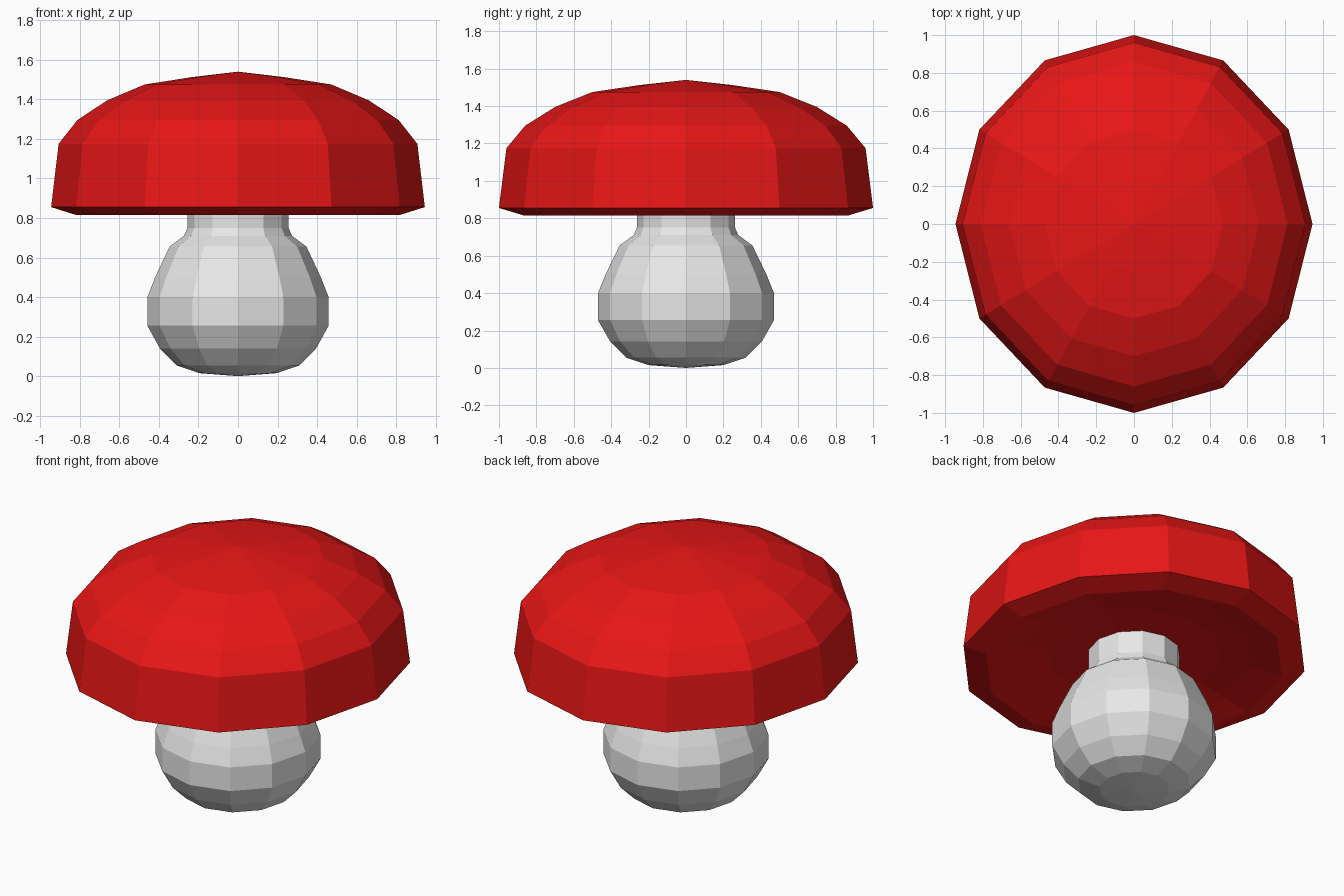
import bpy
import bmesh
import math

if "Cube" in bpy.data.objects:
    bpy.data.objects.remove(bpy.data.objects["Cube"])

SIDES = 12


def make_material(name, color):
    mat = bpy.data.materials.new(name)
    mat.diffuse_color = (*color, 1.0)
    mat.use_nodes = True
    mat.node_tree.nodes["Principled BSDF"].inputs["Base Color"].default_value = mat.diffuse_color
    return mat


def lathe(name, profile, x_scale, mat):
    """Flat-shaded 12-sided turned part; profile runs bottom pole to top pole as (radius, z)."""
    bm = bmesh.new()
    rings = []
    for r, z in profile:
        if r == 0:
            rings.append([bm.verts.new((0, 0, z))] * SIDES)
        else:
            rings.append([bm.verts.new((x_scale * r * math.cos(math.tau * i / SIDES),
                                        r * math.sin(math.tau * i / SIDES), z))
                          for i in range(SIDES)])
    for low, high in zip(rings, rings[1:]):
        for i in range(SIDES):
            j = (i + 1) % SIDES
            corners = dict.fromkeys((low[i], low[j], high[j], high[i]))
            bm.faces.new(list(corners))
    bmesh.ops.recalc_face_normals(bm, faces=bm.faces)
    mesh = bpy.data.meshes.new(name)
    bm.to_mesh(mesh)
    bm.free()
    mesh.materials.append(mat)
    obj = bpy.data.objects.new(name, mesh)
    bpy.context.collection.objects.link(obj)
    return obj


red = make_material("cap red", (0.8, 0.008, 0.008))
grey = make_material("stem grey", (0.8, 0.8, 0.8))

# Bulbous stem with a narrow neck that runs into the cap
lathe("stem", [(0, 0), (0.20, 0.015), (0.32, 0.055), (0.405, 0.14), (0.47, 0.255),
               (0.47, 0.40), (0.43, 0.50), (0.355, 0.655), (0.28, 0.71),
               (0.262, 0.75), (0.262, 0.90), (0, 0.90)], 0.975, grey)

# Domed cap with a bevelled rim and a shallow hollow underneath
lathe("cap", [(0, 0.89), (0.50, 0.885), (0.70, 0.85), (0.866, 0.815), (1.0, 0.855),
              (0.96, 1.175), (0.86, 1.295), (0.70, 1.395), (0.50, 1.475),
              (0.25, 1.512), (0, 1.54)], 0.945, red)
